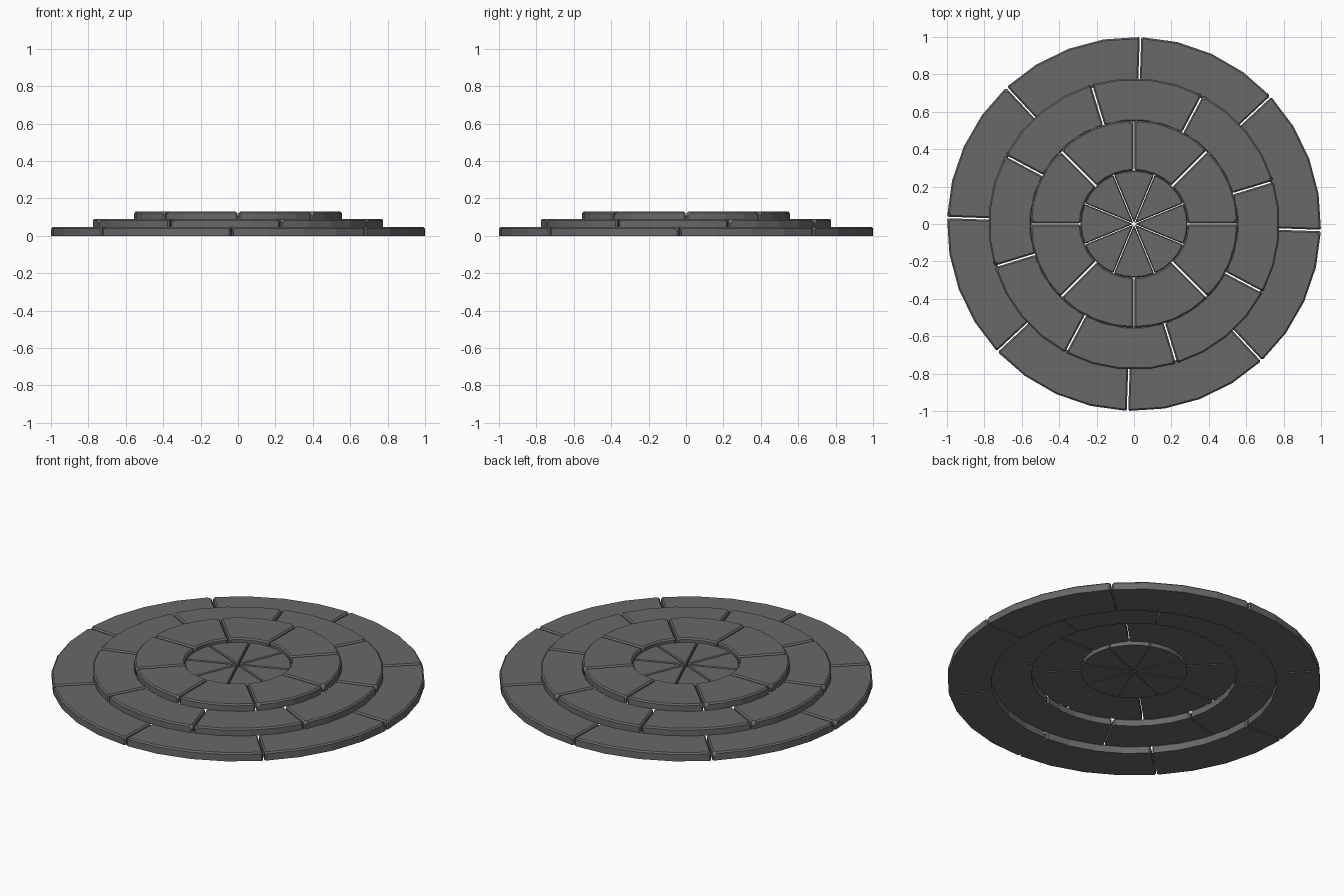
import bpy, bmesh, math, random
from mathutils import Vector

if "Cube" in bpy.data.objects:
    bpy.data.objects.remove(bpy.data.objects["Cube"])

random.seed(4)
stone = bpy.data.materials.new("dark grey stone")
stone.diffuse_color = (0.14, 0.14, 0.14, 1)
stone.use_nodes = True
stone.node_tree.nodes["Principled BSDF"].inputs["Base Color"].default_value = stone.diffuse_color


def block(name, r_in, r_out, a0, a1, z0, z1, gap, steps=4, bevel=0.008, chip=True):
    """One wedge-shaped paving stone between two joints."""
    bm = bmesh.new()

    def arc(r):
        t = gap / 2 / r
        return [(r * math.cos(a), r * math.sin(a)) for a in
                (a0 + t + (a1 - a0 - 2 * t) * i / steps for i in range(steps + 1))]

    if r_in > 0:
        outline = arc(r_out) + arc(r_in)[::-1]
    else:
        m = (a0 + a1) / 2
        tip = gap / 2 / math.sin((a1 - a0) / 2)
        outline = arc(r_out) + [(tip * math.cos(m), tip * math.sin(m))]
    base = bm.faces.new([bm.verts.new((x, y, z0)) for x, y in outline])
    up = bmesh.ops.extrude_face_region(bm, geom=[base])
    for v in up["geom"]:
        if isinstance(v, bmesh.types.BMVert):
            v.co.z = z1
    bmesh.ops.recalc_face_normals(bm, faces=bm.faces)
    # worn rims: soften the edges of the top and the joints
    edges = [e for e in bm.edges if min(v.co.z for v in e.verts) > z1 - 1e-5]
    edges += [e for e in bm.edges
              if abs(e.verts[0].co.z - e.verts[1].co.z) > 0.01
              and e.calc_face_angle(0) > 0.8]
    bmesh.ops.bevel(bm, geom=edges, offset=bevel, segments=1, affect='EDGES')
    # broken outer corners
    if chip:
        for a, s in ((a0, 1), (a1, -1)):
            radial = Vector((math.cos(a), math.sin(a), 0))
            tangent = Vector((-math.sin(a), math.cos(a), 0)) * s
            n = (radial - tangent * 0.8 + Vector((0, 0, 0.9))).normalized()
            p = (radial * r_out + Vector((0, 0, z1))
                 - n * random.uniform(0.012, 0.022))
            cut = bmesh.ops.bisect_plane(bm, geom=bm.verts[:] + bm.edges[:] + bm.faces[:],
                                         plane_co=p, plane_no=n, clear_outer=True)
            rim = [e for e in cut["geom_cut"] if isinstance(e, bmesh.types.BMEdge)]
            if rim:
                bmesh.ops.holes_fill(bm, edges=rim, sides=0)
    bmesh.ops.recalc_face_normals(bm, faces=bm.faces)
    me = bpy.data.meshes.new(name)
    bm.to_mesh(me)
    bm.free()
    me.materials.append(stone)
    bpy.context.collection.objects.link(bpy.data.objects.new(name, me))


def ring(name, r_in, r_out, z0, z1, turn, gap, **kw):
    """Eight stones around the centre."""
    for i in range(8):
        a = math.radians(turn + 45 * i)
        block(f"{name}_{i + 1}", r_in, r_out, a, a + math.pi / 4, z0, z1, gap, **kw)


# stepped tiers, lowest to highest, then the sunken middle
ring("lower_step_stone", 0.765, 1.0, 0.0, 0.048, -2, 0.008)
ring("middle_step_stone", 0.55, 0.78, 0.046, 0.09, 17, 0.008)
ring("upper_step_stone", 0.285, 0.556, 0.088, 0.13, 0, 0.008)
ring("centre_wedge", 0, 0.286, 0.065, 0.108, 22.5, 0.004, bevel=0.005, chip=False)
